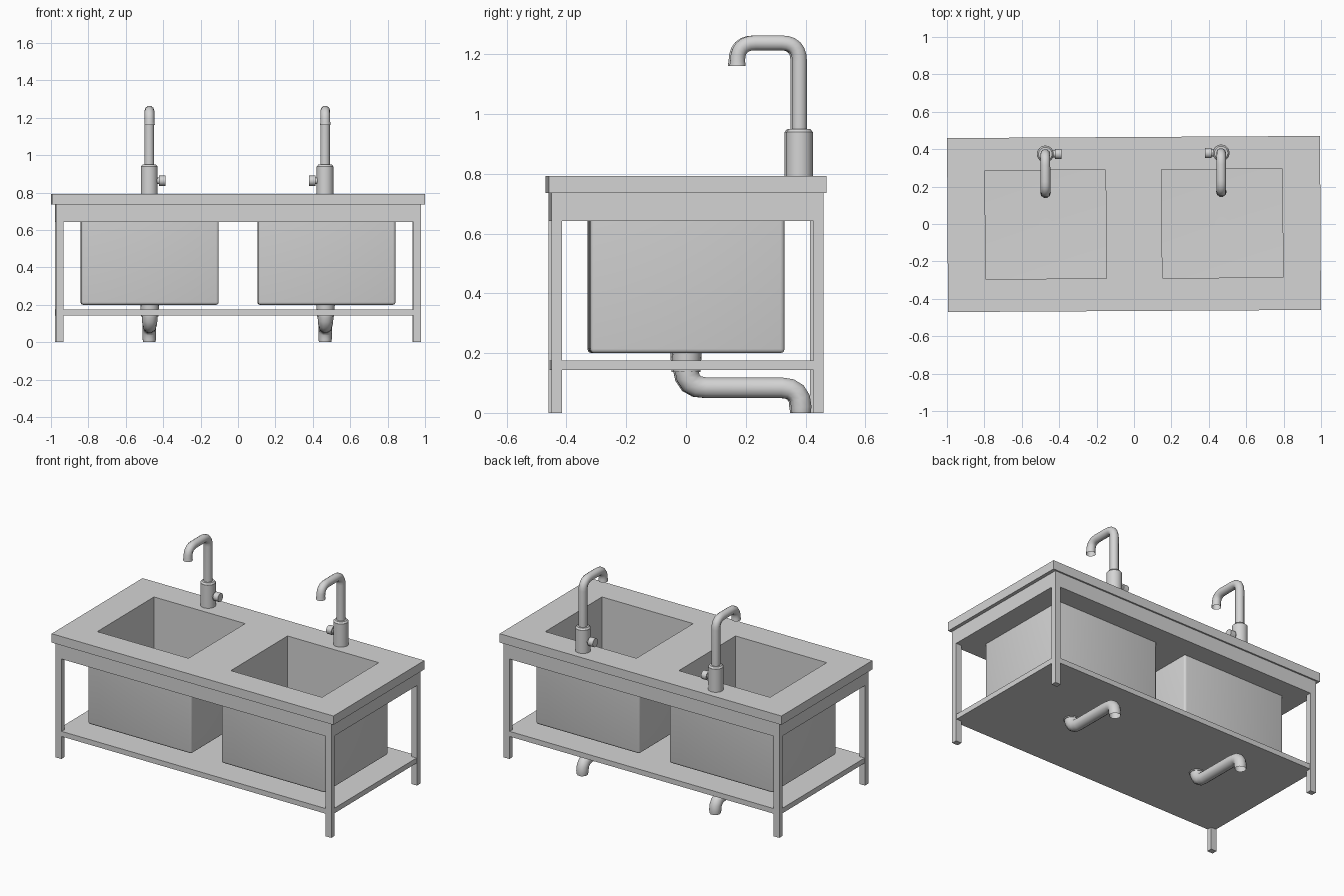
import bpy, bmesh, math
from mathutils import Matrix, Vector

if "Cube" in bpy.data.objects:
    bpy.data.objects.remove(bpy.data.objects["Cube"])

steel = bpy.data.materials.new("brushed_steel")
steel.use_nodes = True
steel.diffuse_color = (0.66, 0.66, 0.66, 1)
steel.node_tree.nodes["Principled BSDF"].inputs["Base Color"].default_value = (0.66, 0.66, 0.66, 1)

SKEW = Matrix.Rotation(0.0058, 4, "Z")  # the whole unit stands very slightly turned


def finish(name, bm, smooth=False):
    bmesh.ops.recalc_face_normals(bm, faces=bm.faces)
    mesh = bpy.data.meshes.new(name)
    bm.to_mesh(mesh)
    bm.free()
    return link(name, mesh, smooth)


def link(name, mesh, smooth):
    mesh.transform(SKEW)
    mesh.materials.clear()
    mesh.materials.append(steel)
    ob = bpy.data.objects.new(name, mesh)
    bpy.context.collection.objects.link(ob)
    if smooth:
        bpy.ops.object.select_all(action="DESELECT")
        ob.select_set(True)
        bpy.context.view_layer.objects.active = ob
        bpy.ops.object.shade_smooth_by_angle(angle=math.radians(40))
    return ob


def add_box(bm, x, y, z):
    lo, hi = Vector((x[0], y[0], z[0])), Vector((x[1], y[1], z[1]))
    m = Matrix.Translation((lo + hi) / 2) @ Matrix.Diagonal((*(hi - lo), 1))
    return bmesh.ops.create_cube(bm, size=1, matrix=m)["verts"]


def add_cylinder(bm, center, radius, depth, axis="Z", sides=20, top=None):
    turn = Matrix.Rotation(math.pi / 2, 4, "Y") if axis == "X" else Matrix()
    bmesh.ops.create_cone(bm, cap_ends=True, segments=sides, radius1=radius,
                          radius2=radius if top is None else top, depth=depth,
                          matrix=Matrix.Translation(center) @ turn)


def slab_with_holes(name, half_x, half_y, hole_x, hole_y, z0, z1):
    """Flat slab with two mirrored rectangular openings."""
    xs = [-half_x, -hole_x[1], -hole_x[0], hole_x[0], hole_x[1], half_x]
    ys = [-half_y, hole_y[0], hole_y[1], half_y]
    bm = bmesh.new()
    grid = [[bm.verts.new((x, y, z0)) for y in ys] for x in xs]
    for i in range(5):
        for j in range(3):
            if not (i in (1, 3) and j == 1):
                bm.faces.new((grid[i][j], grid[i + 1][j], grid[i + 1][j + 1], grid[i][j + 1]))
    ext = bmesh.ops.extrude_face_region(bm, geom=bm.faces[:], use_keep_orig=True)["geom"]
    bmesh.ops.translate(bm, vec=(0, 0, z1 - z0),
                        verts=[g for g in ext if isinstance(g, bmesh.types.BMVert)])
    return finish(name, bm)


def sink_face(bm, face, x, y, z):
    """Extrude a rectangular face and fit the new one to the given bounds."""
    new = bmesh.ops.extrude_discrete_faces(bm, faces=[face])["faces"][0]
    mid = new.calc_center_median()
    for v in new.verts:
        v.co = (x[v.co.x > mid.x], y[v.co.y > mid.y], z)
    return new


def rounded_path(points, fillet, steps=6):
    """Round the inner corners of a polyline with quadratic arcs."""
    pts = [Vector(p) for p in points]
    out = [pts[0]]
    for a, b, c in zip(pts, pts[1:], pts[2:]):
        s, e = b + (a - b).normalized() * fillet, b + (c - b).normalized() * fillet
        for k in range(steps + 1):
            t = k / steps
            out.append(s * (1 - t) ** 2 + b * 2 * t * (1 - t) + e * t * t)
    return out + [pts[-1]]


def tube(name, path, radius, start_scale=1.0, end_scale=1.0):
    """Round tube whose start eases from start_scale to the full radius."""
    curve = bpy.data.curves.new(name, "CURVE")
    curve.dimensions = "3D"
    curve.bevel_depth = radius
    curve.bevel_resolution = 3
    spline = curve.splines.new("POLY")
    spline.points.add(len(path) - 1)
    for k, (p, co) in enumerate(zip(spline.points, path)):
        p.co = (*co, 1)
        p.radius = max(1.0, start_scale - 0.05 * k)
    spline.points[-1].radius = end_scale
    temp = bpy.data.objects.new(name + "_path", curve)
    bpy.context.collection.objects.link(temp)
    bpy.context.view_layer.update()
    mesh = bpy.data.meshes.new_from_object(temp.evaluated_get(bpy.context.evaluated_depsgraph_get()))
    bpy.data.objects.remove(temp)
    return link(name, mesh, True)


# Worktop, apron and shelf
OPEN_X, OPEN_Y = (0.15, 0.795), (-0.29, 0.29)
BOWL_X, BOWL_Y = (0.105, 0.84), (-0.325, 0.325)
slab_with_holes("worktop", 0.997, 0.465, OPEN_X, OPEN_Y, 0.735, 0.792)
slab_with_holes("apron", 0.975, 0.455, BOWL_X, BOWL_Y, 0.642, 0.735)
bm = bmesh.new()
add_box(bm, (-0.972, 0.972), (-0.452, 0.452), (0.143, 0.176))
finish("shelf", bm)

# Legs
for sx, side in ((1, "left"), (-1, "right")):
    for sy, end in ((-1, "front"), (1, "back")):
        bm = bmesh.new()
        add_box(bm, sorted((sx * 0.935, sx * 0.975)), sorted((sy * 0.421, sy * 0.455)), (0, 0.642))
        finish(f"{end}_{side}_leg", bm)

for s, side in ((1, "left"), (-1, "right")):
    cx = s * 0.47 - 0.002

    # Bowl: hollow box with a floor falling towards the drain
    outer_x = sorted((s * BOWL_X[0], s * BOWL_X[1]))
    inner_x = sorted((s * OPEN_X[0], s * OPEN_X[1]))
    bm = bmesh.new()
    add_box(bm, outer_x, BOWL_Y, (0.2, 0.735))
    outer_edges = [e for e in bm.edges if min(v.co.z for v in e.verts) < 0.3]
    top = max(bm.faces, key=lambda f: f.calc_center_median().z)
    rim = sink_face(bm, top, inner_x, OPEN_Y, 0.735)
    floor = sink_face(bm, rim, inner_x, OPEN_Y, 0.232)
    hub = bmesh.ops.poke(bm, faces=[floor])["verts"][0]
    hub.co.z -= 0.012
    bmesh.ops.bevel(bm, geom=outer_edges, offset=0.014, segments=3, profile=0.5, affect="EDGES")
    finish(f"{side}_bowl", bm, True)

    # Drain strainer: disc, hub and radial bars
    bm = bmesh.new()
    add_cylinder(bm, (cx, 0, 0.219), 0.036, 0.008)
    add_cylinder(bm, (cx, 0, 0.223), 0.01, 0.008, sides=12)
    for k in range(10):
        bar = add_box(bm, (0.008, 0.034), (-0.003, 0.003), (0.221, 0.226))
        bmesh.ops.transform(bm, verts=bar, matrix=Matrix.Translation((cx, 0, 0))
                            @ Matrix.Rotation(k * math.tau / 10, 4, "Z"))
    finish(f"{side}_drain_strainer", bm, True)

    # Waste outlet and pipe
    bm = bmesh.new()
    add_cylinder(bm, (cx, 0, 0.172), 0.046, 0.07, sides=16, top=0.05)
    finish(f"{side}_waste_outlet", bm, True)
    tube(f"{side}_waste_pipe", rounded_path(
        [(cx, 0, 0.2), (cx, 0, 0.084), (cx, 0.383, 0.084), (cx, 0.383, 0)], 0.065, 4),
        0.036, 1.25, 0.92)

    # Tap body with collar
    ty = 0.377
    bm = bmesh.new()
    add_cylinder(bm, (cx, ty, 0.865), 0.045, 0.15, sides=24)
    add_cylinder(bm, (cx, ty, 0.945), 0.044, 0.01, sides=24, top=0.036)
    finish(f"{side}_tap_body", bm, True)

    # Tap knob on the inner side
    bm = bmesh.new()
    add_cylinder(bm, (cx - s * 0.05, ty, 0.863), 0.018, 0.04, "X", 16)
    add_cylinder(bm, (cx - s * 0.069, ty, 0.863), 0.027, 0.036, "X")
    finish(f"{side}_tap_knob", bm, True)

    # Spout
    tube(f"{side}_tap_spout", rounded_path(
        [(cx, ty, 0.93), (cx, ty, 1.238), (cx, 0.17, 1.238), (cx, 0.17, 1.16)], 0.06),
        0.026, end_scale=1.1)
